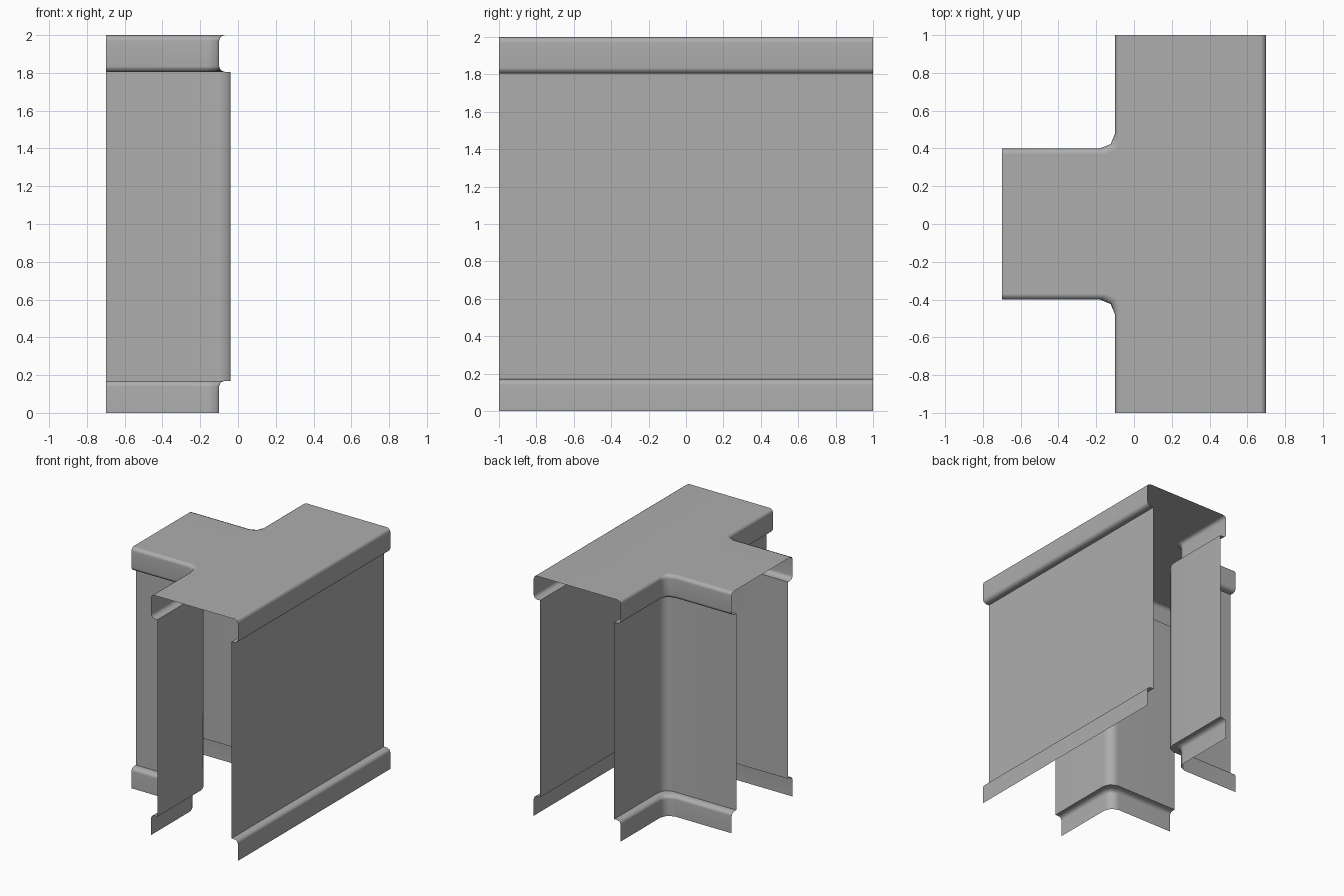
import bpy
import bmesh
from math import sin, cos, pi

cube = bpy.data.objects.get("Cube")
if cube:
    bpy.data.objects.remove(cube)

grey = bpy.data.materials.new("plain grey")
grey.use_nodes = True
colour = (0.42, 0.42, 0.42, 1)
grey.diffuse_color = colour
grey.node_tree.nodes["Principled BSDF"].inputs["Base Color"].default_value = colour

INSET, FILLET, ROUND = 0.06, 0.08, 0.03


def arc(cx, cy, r, start, end, steps=2):
    angles = [start + (end - start) * i / steps for i in range(steps + 1)]
    return [(cx + r * cos(a), cy + r * sin(a)) for a in angles]


def plan_paths(d):
    """Plan lines of the three walls, moved inward by d, anticlockwise."""
    x, y = -0.1 + d, 0.4 - d
    corner = arc(x - FILLET, y + FILLET, FILLET, 0, -pi / 2)
    back = [(x, 1)] + corner + [(-0.7, y)]
    front = [(px, -py) for px, py in reversed(back)]
    straight = [(0.7 - d, -1), (0.7 - d, 1)]
    return [straight, back, front]


def build(name, profile, cap=False):
    """Sweep a (inset, height) profile, bottom to top, along every wall."""
    bm = bmesh.new()
    rim = []
    rows = [plan_paths(d) for d, z in profile]
    for wall in range(3):
        grid = [[bm.verts.new((x, y, z)) for x, y in row[wall]]
                for row, (d, z) in zip(rows, profile)]
        for low, high in zip(grid, grid[1:]):
            for i in range(len(low) - 1):
                bm.faces.new((low[i], low[i + 1], high[i + 1], high[i]))
        rim += grid[-1]
    if cap:
        bm.faces.new(rim)
    mesh = bpy.data.meshes.new(name)
    bm.to_mesh(mesh)
    bm.free()
    mesh.materials.append(grey)
    obj = bpy.data.objects.new(name, mesh)
    bpy.context.collection.objects.link(obj)
    bpy.ops.object.select_all(action="DESELECT")
    obj.select_set(True)
    bpy.context.view_layer.objects.active = obj
    bpy.ops.object.shade_smooth_by_angle(angle=pi / 3)
    # Keep the broad panels flat and the rounded edges soft
    weighted = obj.modifiers.new("Weighted normals", "WEIGHTED_NORMAL")
    weighted.keep_sharp = True


# T-shaped roof with a rounded lip turned in underneath
lip_bottom = arc(ROUND, 1.805 + ROUND, ROUND, 1.5 * pi, pi)
lip_top = arc(ROUND, 2 - ROUND, ROUND, pi, pi / 2)
build("roof_cap", [(INSET, 1.805)] + lip_bottom + lip_top, cap=True)

# Recessed wall panels
build("wall_panels", [(INSET, 0.17), (INSET, 1.805)])

# Projecting skirting with a rounded upper edge
skirting_top = arc(ROUND, 0.17 - ROUND, ROUND, pi, pi / 2)
build("skirting", [(0, 0)] + skirting_top + [(INSET, 0.17)])
